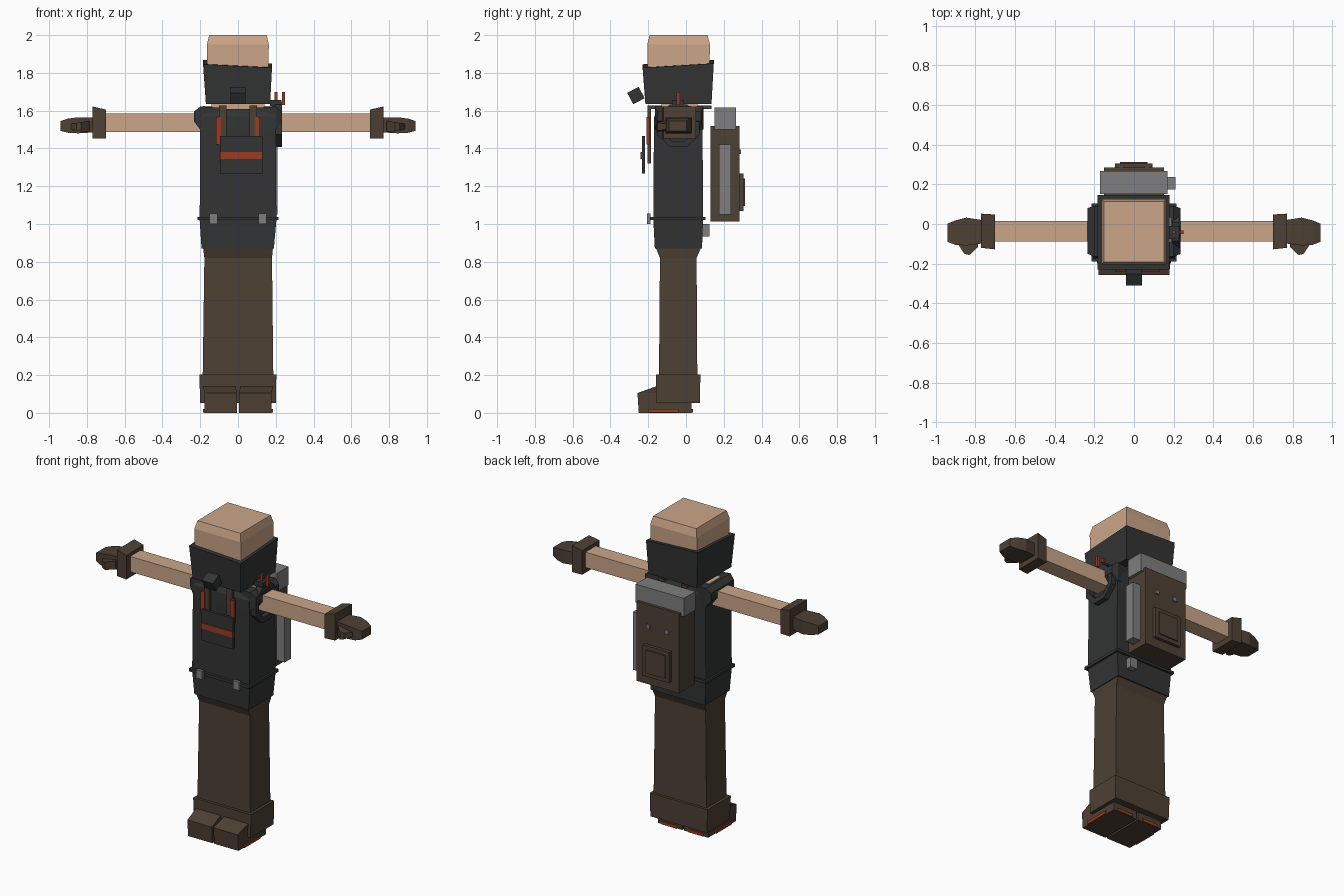
import bpy, bmesh, math
from mathutils import Matrix, Vector

cube = bpy.data.objects.get("Cube")
if cube:
    bpy.data.objects.remove(cube)


def material(name, colour):
    m = bpy.data.materials.new(name)
    m.use_nodes = True
    m.diffuse_color = (*colour, 1)
    m.node_tree.nodes["Principled BSDF"].inputs["Base Color"].default_value = (*colour, 1)
    return m


SKIN = material("skin", (0.6, 0.38, 0.25))
DARK = material("dark cloth", (0.033, 0.034, 0.035))
BROWN = material("brown cloth", (0.076, 0.052, 0.035))
GREY = material("grey metal", (0.21, 0.21, 0.21))
RED = material("rust red", (0.32, 0.045, 0.017))


def finish(name, bm, mat):
    bmesh.ops.recalc_face_normals(bm, faces=bm.faces)
    mesh = bpy.data.meshes.new(name)
    bm.to_mesh(mesh)
    bm.free()
    mesh.materials.append(mat)
    ob = bpy.data.objects.new(name, mesh)
    bpy.context.collection.objects.link(ob)
    return ob


def loft(name, mat, rings, axis="z", tilt=None):
    """Skin rectangles (position, a0, a1, b0, b1) stacked along an axis."""
    bm = bmesh.new()
    place = {"z": lambda t, a, b: (a, b, t), "x": lambda t, a, b: (t, a, b)}[axis]
    loops = [[bm.verts.new(place(t, a, b)) for a, b in
              ((a0, b0), (a1, b0), (a1, b1), (a0, b1))] for t, a0, a1, b0, b1 in rings]
    for low, high in zip(loops, loops[1:]):
        for i in range(4):
            j = (i + 1) % 4
            bm.faces.new((low[i], low[j], high[j], high[i]))
    bm.faces.new(loops[0])
    bm.faces.new(loops[-1])
    if tilt:
        for v in loops[-1]:
            v.co.z += tilt[0] * v.co.x + tilt[1] * v.co.y
    return finish(name, bm, mat)


def box(name, mat, x, y, z):
    return loft(name, mat, [(h, *x, *y) for h in z])


# Head, face wrap and breathing filter
loft("head", SKIN, [(1.66, -.16, .16, -.2, .12), (1.95, -.165, .163, -.205, .127),
                    (2.0, -.152, .152, -.192, .114)])
loft("face_wrap", DARK, [(1.635, -.17, .17, -.215, .135), (1.85, -.185, .18, -.23, .147)],
     tilt=(-.05, .06))
filter_box = box("mask_filter", DARK, (-.04, .04), (-.034, .034), (-.034, .034))
filter_box.data.transform(Matrix.Translation((0, -.265, 1.68)) @ Matrix.Rotation(math.radians(28), 4, "X"))

# Body under the vest, jacket and belt
box("neck", SKIN, (-.14, .14), (-.13, .06), (1.58, 1.65))
box("shoulders", SKIN, (-.185, .185), (-.09, .03), (1.55, 1.625))
loft("jacket", DARK, [(.87, -.193, .19, -.165, .085), (1.02, -.203, .203, -.173, .09),
                      (1.5, -.2, .2, -.17, .088), (1.57, -.195, .195, -.168, .086),
                      (1.61, -.185, .185, -.15, .07)])
box("belt", DARK, (-.215, .215), (-.19, .103), (1.02, 1.038))
for x in (-.13, .13):
    box("belt_buckle", GREY, (x - .022, x + .022), (-.207, -.188), (1.0, 1.055))
box("back_belt_box", GREY, (.08, .13), (.085, .125), (.935, 1.0))

# Trousers, ankle cuffs
loft("trousers", BROWN, [(.19, -.187, .187, -.143, .06), (.82, -.178, .18, -.138, .056),
                         (.875, -.185, .185, -.16, .08)])
loft("trouser_cuff", BROWN, [(.053, -.2, .2, -.158, .074), (.203, -.205, .203, -.16, .076)])

for s in (-1, 1):
    def span(a, b):
        return tuple(sorted((s * a, s * b)))

    # Boots and coloured sole strips
    boot = loft("boot", BROWN, [(0, *span(.006, .178), -.25, .03), (.105, *span(.006, .178), -.257, .03),
                                (.14, *span(.012, .185), -.16, .02)])
    box("sole_side", RED, span(.17, .186), (-.2, -.04), (.001, .02))
    box("sole_back", RED, span(.04, .15), (.02, .036), (.001, .02))

    # Sleeve opening, arm, glove cuff, hand and thumb
    loft("sleeve", DARK, [(s * .08, -.15, .075, 1.5, 1.615), (s * .2, -.165, .092, 1.5, 1.622),
                          (s * .234, -.15, .08, 1.545, 1.595)], "x")
    loft("arm", SKIN, [(s * .15, -.088, .016, 1.487, 1.585),
                       (s * .76, -.088, .016, 1.487, 1.585)], "x")
    loft("glove_cuff", BROWN, [(s * .7, -.128, .048, 1.453, 1.606),
                               (s * .77, -.12, .052, 1.453, 1.622)], "x")
    loft("hand", BROWN, [(s * .765, -.098, .02, 1.485, 1.565), (s * .845, -.108, .032, 1.48, 1.565),
                         (s * .9, -.105, .018, 1.483, 1.558), (s * .94, -.09, .002, 1.493, 1.545)], "x")
    loft("thumb", BROWN, [(s * .785, -.115, -.08, 1.49, 1.545), (s * .83, -.157, -.08, 1.49, 1.54),
                          (s * .855, -.15, -.08, 1.495, 1.535),
                          (s * .885, -.105, -.08, 1.5, 1.53)], "x")

    # Pack straps over the shoulders
    box("strap_front", BROWN, span(.062, .1), (-.203, -.185), (1.32, 1.625))
    box("strap_over", BROWN, span(.062, .1), (-.203, .135), (1.61, 1.628))
    box("strap_tab", RED, span(.09, .117), (-.21, -.193), (1.42, 1.567))
    box("pack_buckle", GREY, span(.052, .08), (.28, .292), (1.37, 1.395))

# Chest pouch with stripe
box("chest_pouch", DARK, (-.095, .13), (-.234, -.216), (1.267, 1.465))
box("pouch_stripe", RED, (-.095, .13), (-.24, -.232), (1.345, 1.382))

# Backpack with bedroll, pocket and side canister
box("backpack", BROWN, (-.15, .15), (.13, .284), (1.012, 1.52))
box("pack_roll", GREY, (-.172, .17), (.15, .266), (1.5, 1.618))
box("pack_pocket", BROWN, (-.095, .093), (.28, .305), (1.07, 1.267))
box("pocket_panel", BROWN, (-.07, .068), (.302, .313), (1.095, 1.242))
box("side_canister", GREY, (.145, .208), (.175, .238), (1.05, 1.42))

# Octagonal shoulder ring on one side
bm = bmesh.new()
steps, grid = 8, []
for i in range(steps):
    a = math.tau * (i + .5) / steps
    d = Vector((0, math.cos(a), math.sin(a)))
    grid.append([bm.verts.new(Vector((x, -.04, 1.52)) + d * r) for x, r in
                 ((.195, .122), (.233, .122), (.233, .088), (.195, .088))])
for i in range(steps):
    p, q = grid[i], grid[(i + 1) % steps]
    for k in range(4):
        m = (k + 1) % 4
        bm.faces.new((p[k], q[k], q[m], p[m]))
finish("shoulder_ring", bm, DARK)

# Shoulder radio with two short aerials
box("radio_base", DARK, (.17, .23), (-.075, -.01), (1.615, 1.657))
box("aerial_inner", RED, (.192, .208), (-.05, -.032), (1.64, 1.7))
box("aerial_outer", RED, (.232, .25), (-.05, -.032), (1.63, 1.7))
box("aerial_bar", RED, (.2, .24), (-.048, -.034), (1.632, 1.645))
